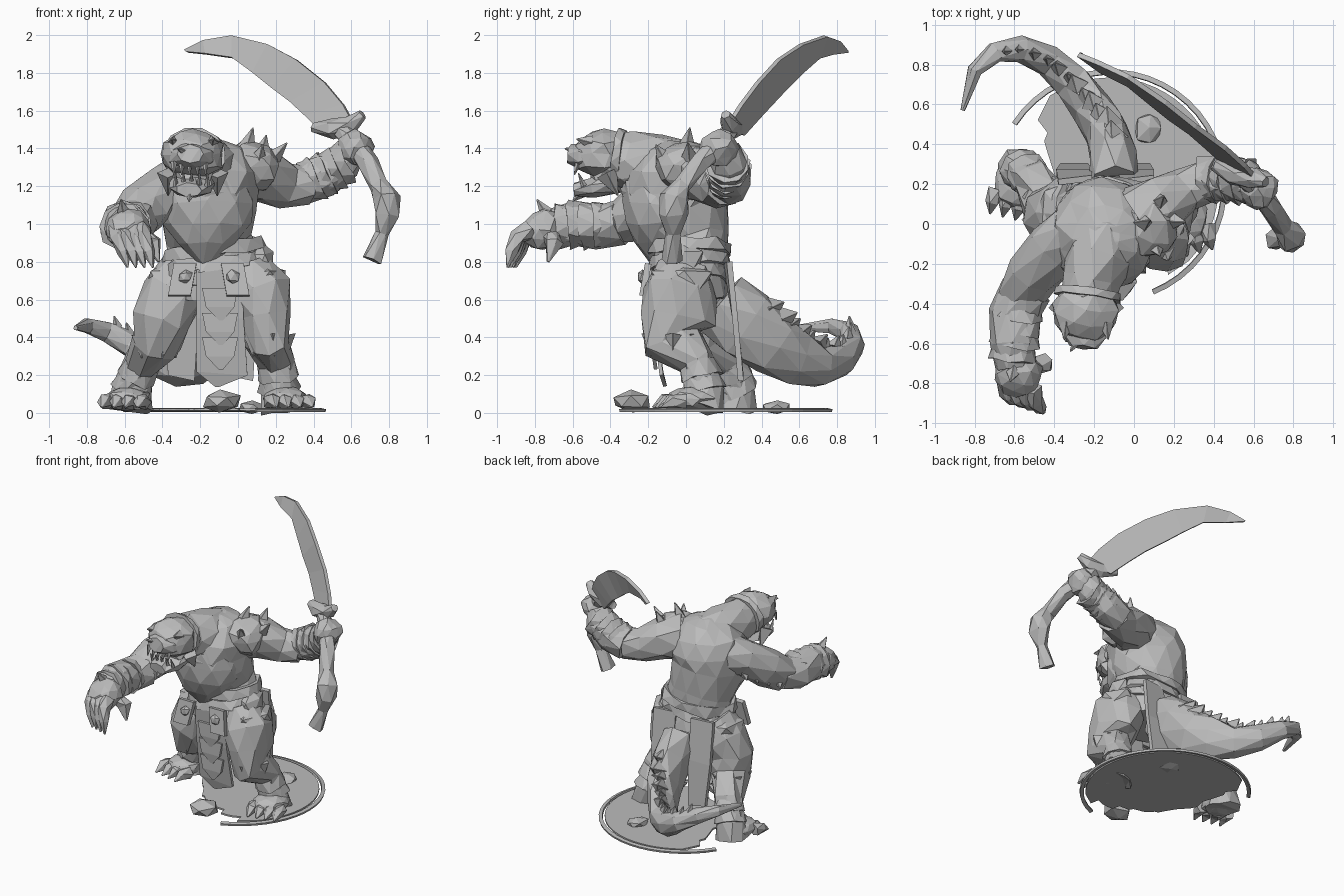
import bpy, bmesh, math, random
from mathutils import Vector

random.seed(4)
default = bpy.data.objects.get("Cube")
if default:
    bpy.data.objects.remove(default, do_unlink=True)

stone = bpy.data.materials.new("stone grey")
stone.use_nodes = True
stone.diffuse_color = (.5, .5, .5, 1)
stone.node_tree.nodes["Principled BSDF"].inputs["Base Color"].default_value = stone.diffuse_color


def jitter(amount):
    return Vector([random.uniform(-amount, amount) for axis in range(3)])


def finish(name, bm, triangulate=True):
    bmesh.ops.recalc_face_normals(bm, faces=bm.faces)
    if triangulate:
        bmesh.ops.triangulate(bm, faces=bm.faces)
    mesh = bpy.data.meshes.new(name)
    bm.to_mesh(mesh)
    bm.free()
    mesh.materials.append(stone)
    obj = bpy.data.objects.new(name, mesh)
    bpy.context.collection.objects.link(obj)
    return obj


def tube(name, stations, sides=8, rough=.1):
    """Faceted limb through stations (x, y, z, radius[, second radius])."""
    bm = bmesh.new()
    centres = [Vector(s[:3]) for s in stations]
    axis, rings = None, []
    for i, s in enumerate(stations):
        after = centres[min(i + 1, len(centres) - 1)]
        tangent = (after - centres[max(i - 1, 0)]).normalized()
        if axis is None:
            axis = Vector((0, 1, 0)) if abs(tangent.x) > .8 else Vector((1, 0, 0))
        axis = (axis - tangent * axis.dot(tangent)).normalized()
        other = tangent.cross(axis)
        ring = []
        for k in range(sides):
            a = math.tau * (k + .5 * (i % 2)) / sides
            p = centres[i] + axis * s[3] * math.cos(a) + other * s[-1] * math.sin(a)
            ring.append(bm.verts.new(p + jitter(rough * min(s[3], s[-1]))))
        rings.append(ring)
    for low, high in zip(rings, rings[1:]):
        for k in range(sides):
            n = (k + 1) % sides
            bm.faces.new((low[k], low[n], high[n], high[k]))
    bm.faces.new(rings[0])
    bm.faces.new(rings[-1])
    return finish(name, bm)


def spike(name, base, tip, radius, sides=4):
    return tube(name, [(*base, radius), (*tip, .004)], sides, .05)


def blob(name, centre, size, rough=.08, detail=2):
    bm = bmesh.new()
    bmesh.ops.create_icosphere(bm, subdivisions=detail, radius=1)
    for v in bm.verts:
        v.co = Vector(c + p * s for c, p, s in zip(centre, v.co + jitter(rough), size))
    return finish(name, bm)


def sheet(name, one_edge, other_edge, thickness=.02):
    """Thick strip between two matching edges."""
    bm = bmesh.new()
    rows = [[bm.verts.new(p) for p in pair] for pair in zip(one_edge, other_edge)]
    for a, b in zip(rows, rows[1:]):
        bm.faces.new((a[0], a[1], b[1], b[0]))
    obj = finish(name, bm, False)
    solid = obj.modifiers.new("thickness", 'SOLIDIFY')
    solid.thickness = thickness
    solid.offset = 0
    return obj


def wraps(name, start, end, radius, count):
    """Overlapping flared bands along a line."""
    start, end = Vector(start), Vector(end)
    for i in range(count):
        a, b = start.lerp(end, i / count), start.lerp(end, (i + 1.2) / count)
        tube(name, [(*a, radius * .88), (*b, radius * 1.08)], 9, .08)


# Torso with overhanging chest, waist bands and neck
tube("torso", [(-.12, .03, .6, .25, .19), (-.12, .02, .8, .25, .2), (-.15, .02, .92, .23, .2),
               (-.16, -.04, 1.07, .26, .27), (-.16, -.06, 1.2, .27, .29),
               (-.14, -.06, 1.31, .25, .25), (-.14, -.07, 1.4, .17, .17),
               (-.14, -.07, 1.44, .07, .08)], 12, .05)
tube("chest", [(-.17, -.13, .79, .05, .06), (-.17, -.13, .9, .16, .15), (-.17, -.13, 1.0, .24, .19),
               (-.17, -.13, 1.1, .255, .22), (-.17, -.11, 1.2, .24, .22)], 10, .05)
for height in (.72, .79, .86):
    tube("waist_band", [(-.12, .02, height - .03, .28, .225), (-.13, .02, height + .04, .26, .21)], 14, .06)
tube("neck", [(-.15, -.02, 1.27, .17), (-.18, -.17, 1.31, .175), (-.22, -.29, 1.33, .155), (-.24, -.4, 1.35, .14)], 9, .06)

# Rounded head with brow, short muzzle, open jaw and teeth
blob("skull", (-.24, -.44, 1.37), (.17, .16, .13))
tube("head_band", [(-.23, -.33, 1.36, .165, .14), (-.235, -.37, 1.365, .175, .145)], 12, .04)
tube("muzzle", [(-.24, -.46, 1.36, .15, .08), (-.25, -.56, 1.36, .12, .07), (-.255, -.62, 1.37, .07, .05)], 8, .08)
tube("lower_jaw", [(-.24, -.37, 1.23, .13, .07), (-.25, -.49, 1.19, .12, .055), (-.26, -.59, 1.18, .07, .04)], 7)
blob("mouth_interior", (-.24, -.42, 1.26), (.13, .1, .09), .05, 1)
for i in range(5):
    x = -.34 + i * .042
    spike("upper_tooth", (x, -.57, 1.33), (x, -.59, 1.26), .018)
    spike("lower_tooth", (x + .01, -.54, 1.2), (x + .01, -.57, 1.27), .016)
for side in (-1, 1):
    x = -.24 + side * .1
    spike("brow", (x, -.5, 1.43), (x + side * .01, -.58, 1.45), .04)
    spike("cheek_tuft", (x + side * .03, -.42, 1.27), (x + side * .03, -.36, 1.15), .06)
spike("chin_tuft", (-.25, -.54, 1.18), (-.26, -.6, 1.12), .04)
spike("nose_horn", (-.28, -.58, 1.38), (-.32, -.64, 1.4), .03)

# Raised left arm, shoulder guard and wrist wraps
tube("left_upper_arm", [(.0, .03, 1.27, .16), (.13, .09, 1.26, .15), (.25, .17, 1.21, .12), (.37, .22, 1.2, .11)])
tube("left_forearm", [(.33, .22, 1.21, .11), (.46, .23, 1.25, .12), (.56, .22, 1.32, .1), (.6, .2, 1.4, .08)])
wraps("left_arm_wrap", (.36, .23, 1.22), (.57, .22, 1.32), .115, 4)
blob("left_fist", (.62, .18, 1.4), (.1, .1, .1), .12)
blob("shoulder_guard", (.08, .0, 1.3), (.14, .17, .13), .12)
for base, tip in [((.04, .0, 1.38), (.08, .02, 1.51)), ((.16, .02, 1.32), (.26, .01, 1.43)),
                  ((.12, .1, 1.35), (.15, .14, 1.47)), ((.1, -.1, 1.32), (.13, -.16, 1.42))]:
    spike("shoulder_spike", base, tip, .06)

# Reaching right arm, hand and claws
tube("right_upper_arm", [(-.3, -.03, 1.22, .15), (-.41, -.12, 1.18, .14), (-.5, -.24, 1.08, .13), (-.56, -.36, 1.0, .12)])
tube("right_forearm", [(-.54, -.33, 1.01, .13), (-.6, -.46, .99, .13), (-.61, -.6, 1.0, .12), (-.6, -.72, .99, .1)])
wraps("right_arm_wrap", (-.57, -.4, 1.0), (-.61, -.67, .99), .12, 4)
blob("right_hand", (-.58, -.75, .97), (.125, .12, .11), .1)
for i in range(4):
    x, reach = -.65 + i * .045, i * .015
    tube("right_finger", [(x, -.78 - reach, .97, .05), (x + .02, -.85 - reach, .93, .045),
                          (x + .045, -.88 - reach, .85, .035), (x + .065, -.9 - reach, .77, .006)], 5)
tube("right_thumb", [(-.52, -.72, .95, .045), (-.45, -.7, .9, .05), (-.42, -.73, .8, .008)], 5)
spike("hand_spur", (-.6, -.72, 1.03), (-.62, -.79, 1.13), .05)
for i in range(4):
    spike("elbow_fur", (-.41 - i * .05, -.08 - i * .07, 1.12 - i * .03),
          (-.48 - i * .05, -.04 - i * .06, 1.05 - i * .03), .07)

# Legs, ankle wraps, feet and toes
legs = {
    "left": [(.05, .0, .76, .14), (.11, -.03, .64, .17, .19), (.14, -.05, .5, .145, .21), (.16, -.07, .38, .12, .17),
             (.2, .06, .27, .095), (.22, .1, .13, .1), (.24, .08, .02, .12)],
    "right": [(-.28, .08, .76, .14), (-.35, .05, .64, .16, .18), (-.4, .04, .5, .15, .18), (-.43, .08, .37, .13, .15),
              (-.51, .22, .26, .1), (-.56, .27, .13, .1), (-.57, .26, .02, .12)]}
for side, stations in legs.items():
    tube(side + "_leg", stations, 9, .1)
    ankle, foot = Vector(stations[-2][:3]), Vector(stations[-1][:3])
    out = 1 if side == "left" else -1
    wraps(side + "_ankle_wrap", stations[-3][:3], ankle, .105, 2)
    heading = Vector((out * .25, -1, 0)).normalized()
    across = Vector((-heading.y, heading.x, 0))
    blob(side + "_foot", foot + heading * .05 + Vector((0, 0, .055)), (.12, .14, .065), .07)
    for i in range(4):
        start = foot + across * (i - 1.5) * .065 + heading * .11 + Vector((0, 0, .04))
        tube(side + "_toe", [(*start, .045), (*(start + heading * .07), .038),
                             (*(start + heading * .13 - Vector((0, 0, .03))), .005)], 5)
    knee = Vector(stations[3][:3])
    for i in range(5):
        a = math.tau * i / 5
        base = knee + Vector((math.cos(a) * .08, math.sin(a) * .1, .03))
        tip = knee + Vector((math.cos(a) * .1, math.sin(a) * .12, -.08))
        spike(side + "_knee_fur", base, tip, .07)
    hip = Vector(stations[1][:3])
    blob(side + "_hip_guard", hip + Vector((out * .01, .01, .06)), (.14, .17, .1), .12, 1)

# Tail, taller than wide, with a crest of spikes
tail = [(-.1, .18, .58, .13, .17), (-.1, .32, .47, .12, .19), (-.14, .46, .36, .115, .17), (-.21, .58, .29, .105, .145),
        (-.31, .71, .25, .09, .11), (-.43, .82, .28, .08, .09), (-.57, .88, .36, .07), (-.7, .86, .43, .055),
        (-.8, .77, .46, .04), (-.86, .57, .45, .012)]
tube("tail", tail, 8, .08)
for a, b in zip(tail[1:-3], tail[2:-2]):
    for t in (.25, .75):
        p, n = Vector(a[:3]).lerp(Vector(b[:3]), t), Vector(b[:3]) - Vector(a[:3])
        n.normalize()
        up = (Vector((.15, 0, 1)) - n * n.z).normalized()
        spike("tail_crest", p + up * a[-1] * .7, p + up * (a[-1] + .025) + n * .05, a[-1] * .4)

# Loincloth, belt flaps, side pouch and rear straps
sheet("front_cloth", [(-.22, -.19, .76), (-.22, -.17, .5), (-.22, -.13, .22), (-.12, -.11, .14)],
      [(.02, -.19, .76), (.03, -.17, .5), (.05, -.13, .2), (-.1, -.11, .14)])
for i in range(3):
    z, y = .66 - i * .13, -.2 + i * .015
    sheet("cloth_layer", [(-.19, y, z), (-.17, y, z - .1), (-.1, y + .01, z - .17)],
          [(.0, y, z), (-.02, y, z - .1), (-.08, y + .01, z - .17)])
for x, lean in ((-.28, -.03), (-.03, .03)):
    sheet("belt_flap", [(x - .06, -.2, .79), (x - .06 + lean, -.23, .62)],
          [(x + .06, -.2, .79), (x + .06 + lean, -.23, .62)], .035)
    blob("belt_stud", (x, -.23, .72), (.04, .03, .04), .1, 1)
blob("side_pouch", (.13, -.02, .8), (.07, .12, .1), .12, 1)
for x in (-.29, .02):
    sheet("rear_strap", [(x - .09, .21, .8), (x - .1, .26, .5), (x - .08, .29, .2)],
          [(x + .08, .23, .8), (x + .08, .26, .5), (x + .06, .29, .17)], .03)

# Curved sword, guard, grip and pommel
sheet("blade", [(-.28, .85, 1.92), (-.18, .81, 1.97), (-.03, .74, 1.995), (.16, .61, 1.95), (.31, .49, 1.87),
                (.46, .38, 1.75), (.56, .29, 1.63), (.62, .22, 1.52)],
      [(-.27, .85, 1.91), (-.17, .77, 1.9), (-.03, .7, 1.88), (.08, .61, 1.8), (.18, .53, 1.72),
       (.28, .46, 1.645), (.36, .39, 1.57), (.46, .3, 1.47)], .025)
tube("guard", [(.4, .3, 1.51, .03), (.5, .25, 1.5, .055), (.6, .23, 1.53, .05), (.66, .21, 1.58, .025)], 6)
tube("grip", [(.55, .23, 1.5, .05), (.63, .17, 1.41, .06), (.69, .07, 1.32, .06), (.75, -.02, 1.2, .05),
              (.79, -.06, 1.14, .085), (.79, -.07, 1.05, .075), (.76, -.07, .95, .04), (.71, -.08, .81, .055)], 6, .15)

# Broken round base, rim and rocks
def on_circle(degrees, radius, z):
    a = math.radians(degrees)
    return Vector((-.12 + radius * math.cos(a), .19 + radius * math.sin(a), z))


steps = 28
arc = [on_circle(-50 + 180 * i / steps, .545, .018) for i in range(steps + 1)]
corner = Vector((-.4, -.24, .018))
ragged = []
for i in range(steps + 1):
    t = i / steps
    p = arc[0] * (1 - t) ** 2 + corner * 2 * t * (1 - t) + arc[-1] * t * t
    ragged.append(p + jitter(.035))
    ragged[-1].z = .018
sheet("ground", arc[1:-1], ragged[1:-1], .012)
rim_angles = [-68 + 215 * i / steps for i in range(steps + 1)]
sheet("base_rim", [on_circle(a, .56, .018) for a in rim_angles],
      [on_circle(a, .585, .012) for a in rim_angles], .015)
blob("front_rock", (-.09, -.29, .06), (.11, .11, .06), .1, 1)
blob("rear_rock", (.07, .48, .03), (.07, .09, .04), .12, 1)
